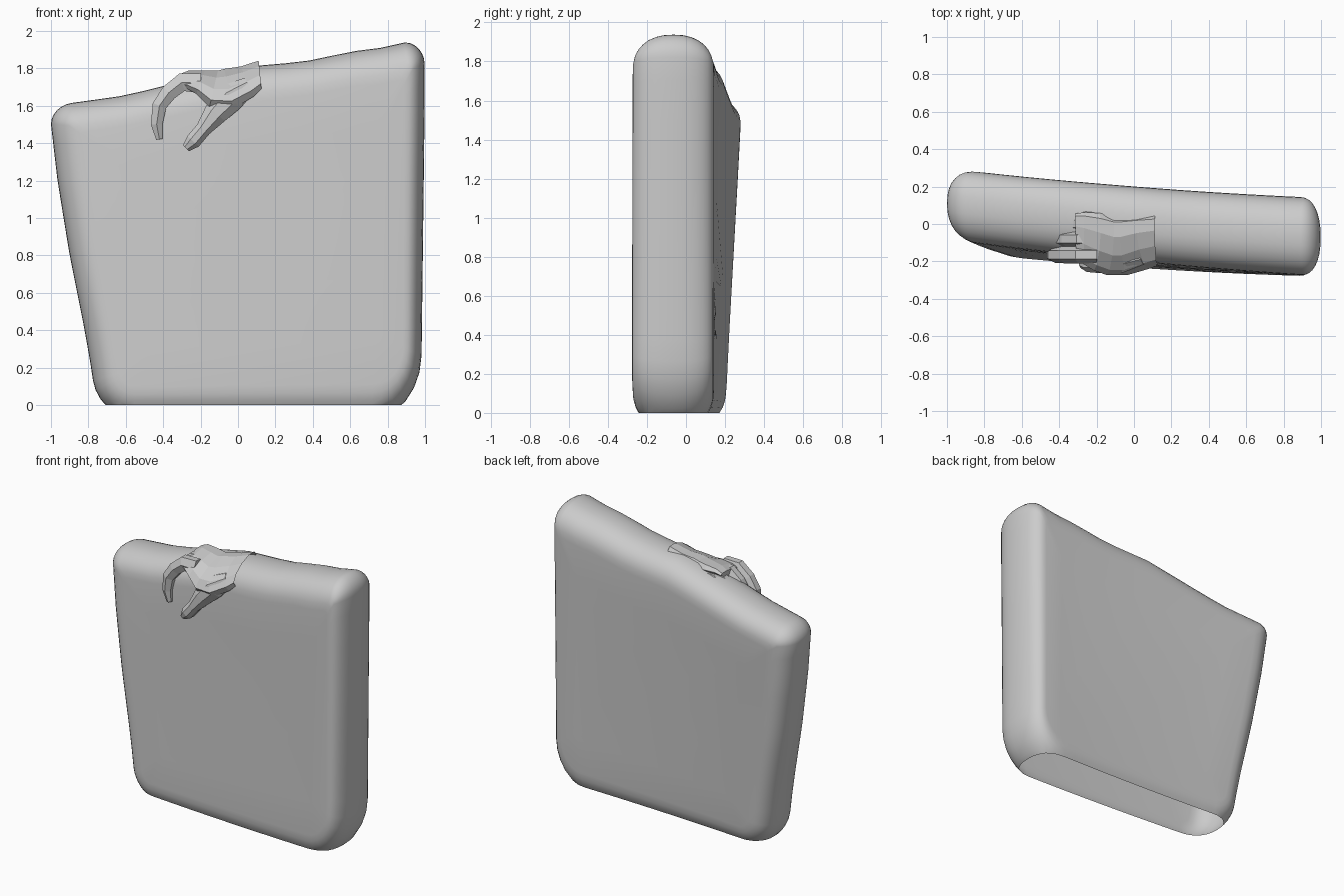
import bpy, bmesh
from math import sin, cos, pi
from mathutils import Vector

if "Cube" in bpy.data.objects:
    bpy.data.objects.remove(bpy.data.objects["Cube"])


def interp(table, v):
    if v <= table[0][0]:
        return table[0][1]
    for (a, fa), (b, fb) in zip(table, table[1:]):
        if v <= b:
            return fa + (fb - fa) * (v - a) / (b - a)
    return table[-1][1]


def spow(v, p):
    return (1 if v >= 0 else -1) * abs(v) ** p


def make_object(name, bm):
    bmesh.ops.recalc_face_normals(bm, faces=bm.faces)
    me = bpy.data.meshes.new(name)
    bm.to_mesh(me)
    bm.free()
    ob = bpy.data.objects.new(name, me)
    bpy.context.collection.objects.link(ob)
    return ob


def bridge(bm, rings):
    n = len(rings[0])
    for a, b in zip(rings, rings[1:]):
        for i in range(n):
            j = (i + 1) % n
            bm.faces.new((a[i], a[j], b[j], b[i]))


# Slab: leaning outline, slanted top, softly padded edges
TOP = [(-1, 1.6), (-0.85, 1.62), (-0.6, 1.655), (-0.3, 1.73), (0, 1.805), (0.35, 1.835),
       (0.62, 1.892), (0.72, 1.9), (0.9, 1.94)]
LEFT = [(-0.12, -0.74), (0.2, -0.785), (0.4, -0.82), (0.8, -0.9), (1.2, -0.965), (1.5, -1.0)]
RIGHT = [(-0.12, 0.975), (0.3, 0.982), (1.6, 0.998)]
BOTTOM = -0.075


def outline(k):
    # rounded rectangle in (u, v): u across, v up, inset by k times the edge rounding
    l, r = -1 + 0.17 * k, 1 - 0.11 * k
    b, t = BOTTOM + 0.18 * k, 1.8 - 0.18 * k
    pts = []
    corners = [(r, b, -1, 1, 0.32, -90), (r, t, -1, -1, 0.11, 0),
               (l, t, 1, -1, 0.11, 90), (l, b, 1, 1, 0.22, 180)]
    for x, z, sx, sz, rad, a0 in corners:
        rad = max(rad - 0.14 * k, 0.03)
        for i in range(7):
            a = (a0 + 15 * i) * pi / 180
            pts.append(Vector((x + sx * rad + rad * cos(a), z + sz * rad + rad * sin(a))))
    out = []
    for i, p in enumerate(pts):
        q = pts[(i + 1) % len(pts)]
        steps = 14 if i % 7 == 6 else 1
        out += [p.lerp(q, s / steps) for s in range(steps)]
    return out


def slab_point(p, h):
    u, v = p
    z = v
    for _ in range(3):
        l, r = interp(LEFT, z), interp(RIGHT, z)
        x = l + (r - l) * (u + 1) / 2
        w = max(0, v) / 1.8
        z = v + w * (interp(TOP, x) - 1.8)
    centre = -0.0925 * x + 0.022 * x * x - 0.035 * (1 - x) * (1 - z / 1.6)
    return x, centre + h * (0.2 + 0.01 * x), z


ROUND = 2 / 2.3
levels = [(4, -1), (2.2, -1)]
for i in range(17):
    a = pi * i / 16
    levels.append((1 - spow(max(sin(a), 0), ROUND), spow(-cos(a), ROUND)))
levels += [(2.2, 1), (4, 1)]
bm = bmesh.new()
rings = [[bm.verts.new(slab_point(p, h)) for p in outline(k)] for k, h in levels]
bridge(bm, rings)
bm.faces.new(rings[0])
bm.faces.new(rings[-1])
# Open flat base
bmesh.ops.bisect_plane(bm, geom=bm.verts[:] + bm.edges[:] + bm.faces[:], dist=1e-5,
                       plane_co=(0, 0, 0), plane_no=(0, 0, 1), clear_inner=True)
slab = make_object("slab", bm)
bpy.context.view_layer.objects.active = slab
slab.select_set(True)
bpy.ops.object.shade_smooth_by_angle(angle=0.9)


# Hand parts: faceted tubes along (x, y, z, half height, half depth);
# shear pushes the lower side forward so it lies on the slab's front
def limb(name, path, sides=8, open_start=False, shear=0.0):
    bm = bmesh.new()
    rings = []
    for i, (x, y, z, a, b) in enumerate(path):
        p, q = path[max(i - 1, 0)], path[min(i + 1, len(path) - 1)]
        d = Vector((q[0] - p[0], 0, q[2] - p[2])).normalized()
        if open_start and i == 0:
            d = Vector((-1, 0, -0.1)).normalized()
        n = Vector((-d.z, 0, d.x))
        rings.append([bm.verts.new(Vector((x, y, z)) + n * a * cos(t)
                                   + Vector((0, b * sin(t) - shear * cos(t), 0)))
                      for t in [2 * pi * (s + 0.5) / sides for s in range(sides)]])
    bridge(bm, rings)
    if not open_start:
        bm.faces.new(rings[0])
    bm.faces.new(rings[-1])
    return make_object(name, bm)


limb("palm", [(0.118, -0.09, 1.765, 0.08, 0.1), (0.05, -0.1, 1.73, 0.092, 0.11),
              (-0.05, -0.115, 1.69, 0.115, 0.13), (-0.13, -0.115, 1.69, 0.105, 0.13),
              (-0.2, -0.095, 1.725, 0.07, 0.125), (-0.27, -0.075, 1.74, 0.05, 0.105),
              (-0.31, -0.07, 1.735, 0.035, 0.09)],
     10, open_start=True, shear=0.09)
limb("thumb", [(0.06, -0.17, 1.71, 0.05, 0.05), (-0.04, -0.195, 1.645, 0.085, 0.07),
               (-0.12, -0.205, 1.56, 0.07, 0.062), (-0.185, -0.215, 1.475, 0.045, 0.05),
               (-0.24, -0.215, 1.41, 0.045, 0.045), (-0.278, -0.21, 1.373, 0.025, 0.028)])


# Fingers: one curl, shifted back and shortened towards the little finger
CURL = [(-0.2, 1.72, 0.062), (-0.3, 1.725, 0.056), (-0.37, 1.67, 0.05), (-0.42, 1.6, 0.044),
        (-0.435, 1.5, 0.036), (-0.42, 1.42, 0.02)]
for name, y, s in [("index_finger", -0.165, 1), ("middle_finger", -0.08, 0.93),
                   ("ring_finger", 0.0, 0.7), ("little_finger", 0.045, 0.5)]:
    limb(name, [(-0.2 + (x + 0.2) * s, y, 1.70 + 0.02 * s + (z - 1.72) * s, r * (0.5 + s / 2),
                 min(r, 0.045) * (0.5 + s / 2)) for x, z, r in CURL], 6)
